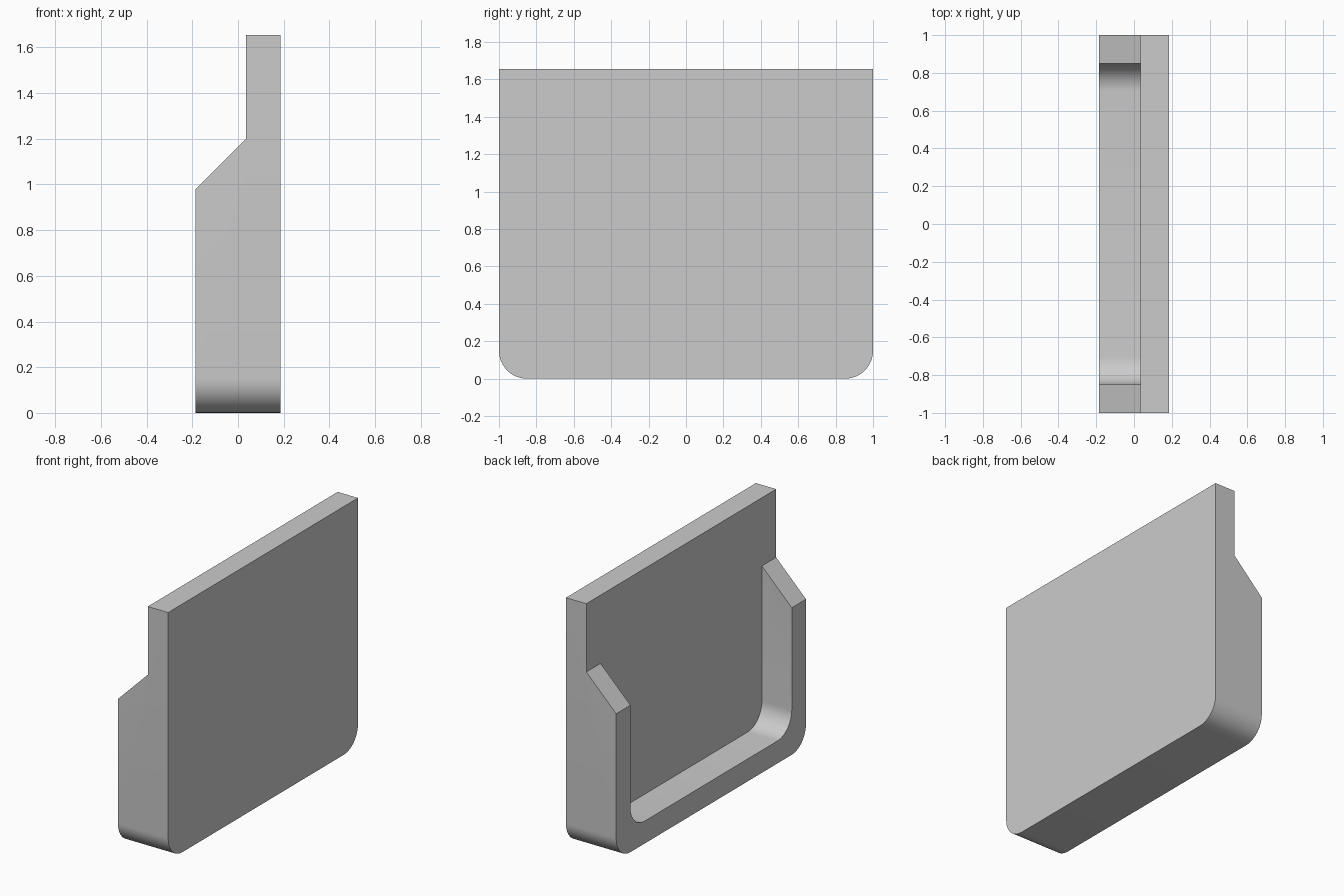
import bpy
import bmesh
from mathutils import Vector

if "Cube" in bpy.data.objects:
    bpy.data.objects.remove(bpy.data.objects["Cube"])

HALF_W, HEIGHT = 1.0, 1.655      # half width along y, full height
FRONT, STEP, BACK = -0.185, 0.035, 0.185   # rim face, panel face, panel back
WALL, RADIUS = 0.15, 0.15

grey = bpy.data.materials.new("grey")
grey.diffuse_color = (0.6, 0.6, 0.6, 1)
grey.use_nodes = True
grey.node_tree.nodes["Principled BSDF"].inputs["Base Color"].default_value = grey.diffuse_color


def rounded_prism(name, profile, half_w, radius):
    """Extrude an x-z profile along y and round its two lowest long-side corners."""
    bm = bmesh.new()
    face = bm.faces.new([bm.verts.new((x, -half_w, z)) for x, z in profile])
    ext = bmesh.ops.extrude_face_region(bm, geom=[face])
    moved = [v for v in ext["geom"] if isinstance(v, bmesh.types.BMVert)]
    bmesh.ops.translate(bm, verts=moved, vec=Vector((0, 2 * half_w, 0)))
    low = min(z for _, z in profile)
    corners = [e for e in bm.edges
               if all(abs(v.co.z - low) < 1e-5 for v in e.verts)
               and abs(e.verts[0].co.y - e.verts[1].co.y) < 1e-5]
    bmesh.ops.bevel(bm, geom=corners, offset=radius, segments=12,
                    profile=0.5, affect='EDGES')
    bmesh.ops.recalc_face_normals(bm, faces=bm.faces)
    mesh = bpy.data.meshes.new(name)
    bm.to_mesh(mesh)
    bm.free()
    mesh.materials.append(grey)
    obj = bpy.data.objects.new(name, mesh)
    bpy.context.collection.objects.link(obj)
    return obj


# Back panel with sloped side rims, as one solid
holder = rounded_prism("panel_with_rim", [
    (FRONT, 0), (BACK, 0), (BACK, HEIGHT), (STEP, HEIGHT),
    (STEP, 1.2), (FRONT, 0.98)], HALF_W, RADIUS)

# Open pocket between the rims
pocket = rounded_prism("pocket_cutter", [
    (FRONT - 0.2, WALL), (STEP, WALL), (STEP, 1.4), (FRONT - 0.2, 1.4)],
    HALF_W - WALL, RADIUS)
pocket.hide_render = True

cut = holder.modifiers.new("pocket", 'BOOLEAN')
cut.operation = 'DIFFERENCE'
cut.solver = 'EXACT'
cut.object = pocket

bpy.context.view_layer.objects.active = holder
holder.select_set(True)
bpy.ops.object.modifier_apply(modifier=cut.name)
bpy.data.objects.remove(pocket, do_unlink=True)
bpy.ops.object.shade_smooth_by_angle()
